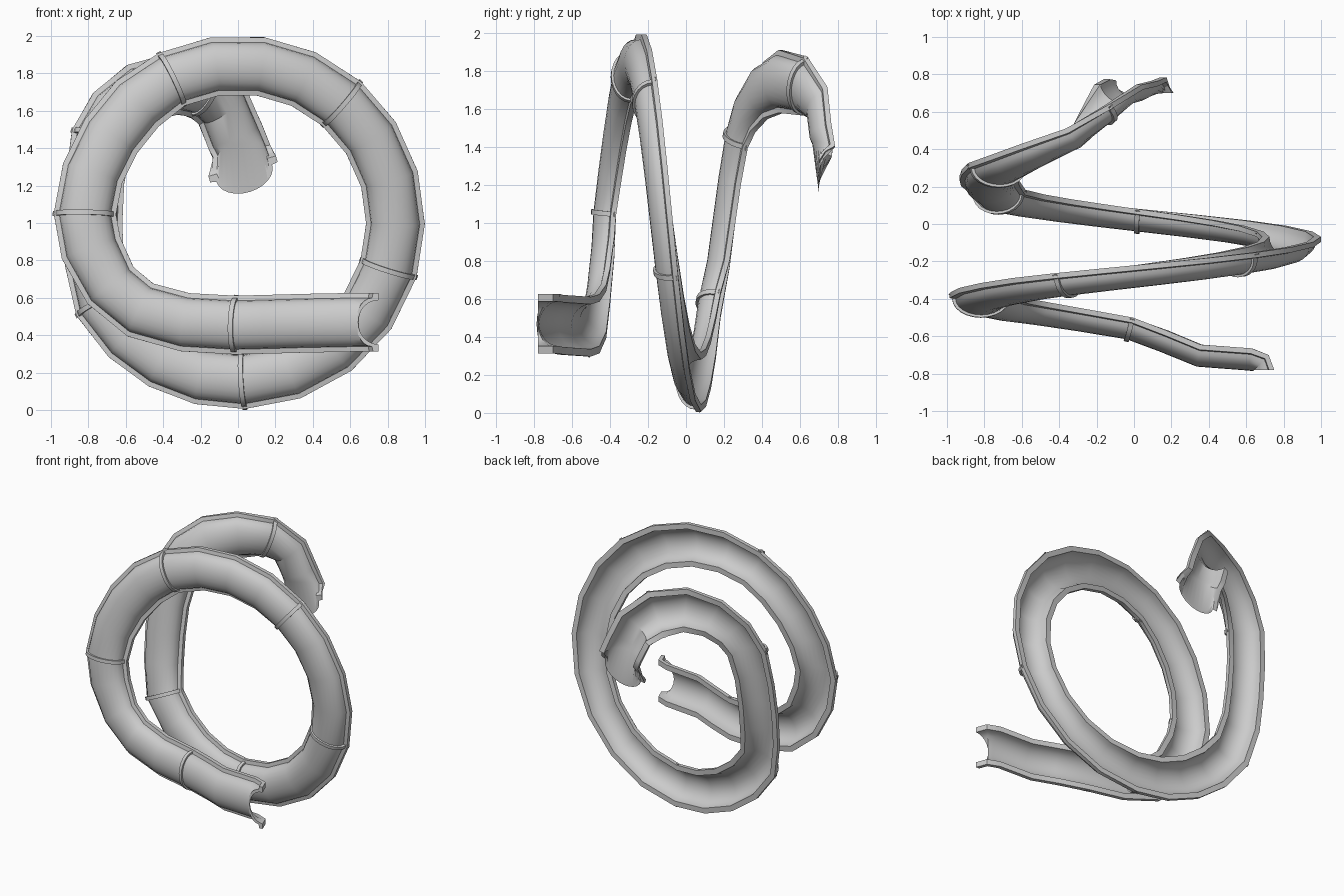
import bpy, bmesh
from math import cos, sin, pi, radians
from mathutils import Vector

if "Cube" in bpy.data.objects:
    bpy.data.objects.remove(bpy.data.objects["Cube"])

Y = Vector((0, 1, 0))

# Path through the middle of the rim plane: upper end, coil, lower end
upper = [(.022, .70, 1.30), (.02, .775, 1.37), (-.015, .77, 1.46), (-.085, .745, 1.62),
         (-.20, .64, 1.72), (-.35, .51, 1.74), (-.52, .43, 1.69), (-.65, .365, 1.58),
         (-.73, .325, 1.44), (-.765, .29, 1.22), (-.775, .26, 1.0), (-.768, .23, .78)]
joints = [211, 272, 343, 409, 475, 537]      # coil angles of the band joints
angles = [a + (b - a) * k / 4 for a, b in zip(joints, joints[1:]) for k in range(4)] + [537]


def coil_point(a):
    r = .842 - .022 * max(0, min(1, (a - 475) / 30))
    return (r * cos(radians(a)), .235 - .152 * (a - 180) / 90, 1 + r * sin(radians(a)))


coil = [coil_point(a) for a in angles]
lower = [(-.785, -.378, .86), (-.68, -.40, .66), (-.52, -.42, .53), (-.28, -.455, .465),
         (-.01, -.50, .45), (.18, -.57, .455), (.36, -.645, .46), (.63, -.665, .465),
         (.72, -.70, .465), (.75, -.78, .465)]
path = [Vector(p) for p in upper + coil + lower]
N = len(path)

# Opening directions that differ from the usual +y at the bent ends
opening = {0: (-.29, 0, .95), 1: (-.17, .75, .6), 2: (-.05, .97, .2),
           N - 3: (.15, .98, 0), N - 2: (.75, .6, 0), N - 1: (1, 0, 0)}
tangent = {0: -Y, N - 1: -Y}
# The channel is a little wider on the left, and flares at its upper end
widen = {i: 1.06 for i in (4, 5, 6, 7, 8, 29, 30, 31, 32, 33)}
widen[0] = 1.2


def frame(i):
    t = tangent.get(i) or (path[min(i + 1, N - 1)] - path[max(i - 1, 0)])
    t = t.normalized()
    o = Vector(opening.get(i, Y))
    o = (o - t * o.dot(t)).normalized()
    deep = 1.2 if i == 0 else 1
    return t, o * deep, t.cross(o) * widen.get(i, 1)


def arc(r, depth, n, top=0):
    return [(r * cos(pi * k / n), top - (depth + top) * sin(pi * k / n)) for k in range(n + 1)]


def sweep(bm, profile, rings):
    """Skin a closed profile through rings of (centre, side, opening)."""
    rows = [[bm.verts.new(c + s * u + o * v) for u, v in profile] for c, s, o in rings]
    n = len(profile)
    for a, b in zip(rows, rows[1:]):
        for k in range(n):
            bm.faces.new((a[k], a[(k + 1) % n], b[(k + 1) % n], b[k]))
    bm.faces.new(rows[0])
    bm.faces.new(rows[-1][::-1])


def finish(bm, name):
    bmesh.ops.recalc_face_normals(bm, faces=bm.faces)
    me = bpy.data.meshes.new(name)
    bm.to_mesh(me)
    bm.free()
    ob = bpy.data.objects.new(name, me)
    bpy.context.collection.objects.link(ob)
    bpy.ops.object.select_all(action='DESELECT')
    ob.select_set(True)
    bpy.context.view_layer.objects.active = ob
    bpy.ops.object.shade_smooth_by_angle(angle=radians(32))
    return ob


# Half-pipe chute with flat rims
outer = [(.157, 0), (.157, -.028)] + arc(.13, .12, 12, -.033) + [(-.157, -.028), (-.157, 0)]
inner = arc(.118, .108, 12)[::-1]
bm = bmesh.new()
rings = []
for i, p in enumerate(path):
    t, o, s = frame(i)
    rings.append((p, s, o))
sweep(bm, outer + inner, rings)
finish(bm, "slide_chute")

# Joint bands wrapped around the underside
band = [(.162, -.008)] + arc(.145, .133, 12, -.03) + [(-.162, -.008)] + arc(.124, .114, 12, -.02)[::-1]
bm = bmesh.new()
for i in (4, 8, 12, 16, 20, 24, 28, 32, 37):
    t, o, s = frame(i)
    sweep(bm, band, [(path[i] + t * d, s, o) for d in (-.013, .013)])
finish(bm, "joint_bands")

# Sit on the ground plane
low = min(v.co.z for ob in bpy.context.scene.objects for v in ob.data.vertices)
for ob in bpy.context.scene.objects:
    for v in ob.data.vertices:
        v.co.z -= low
